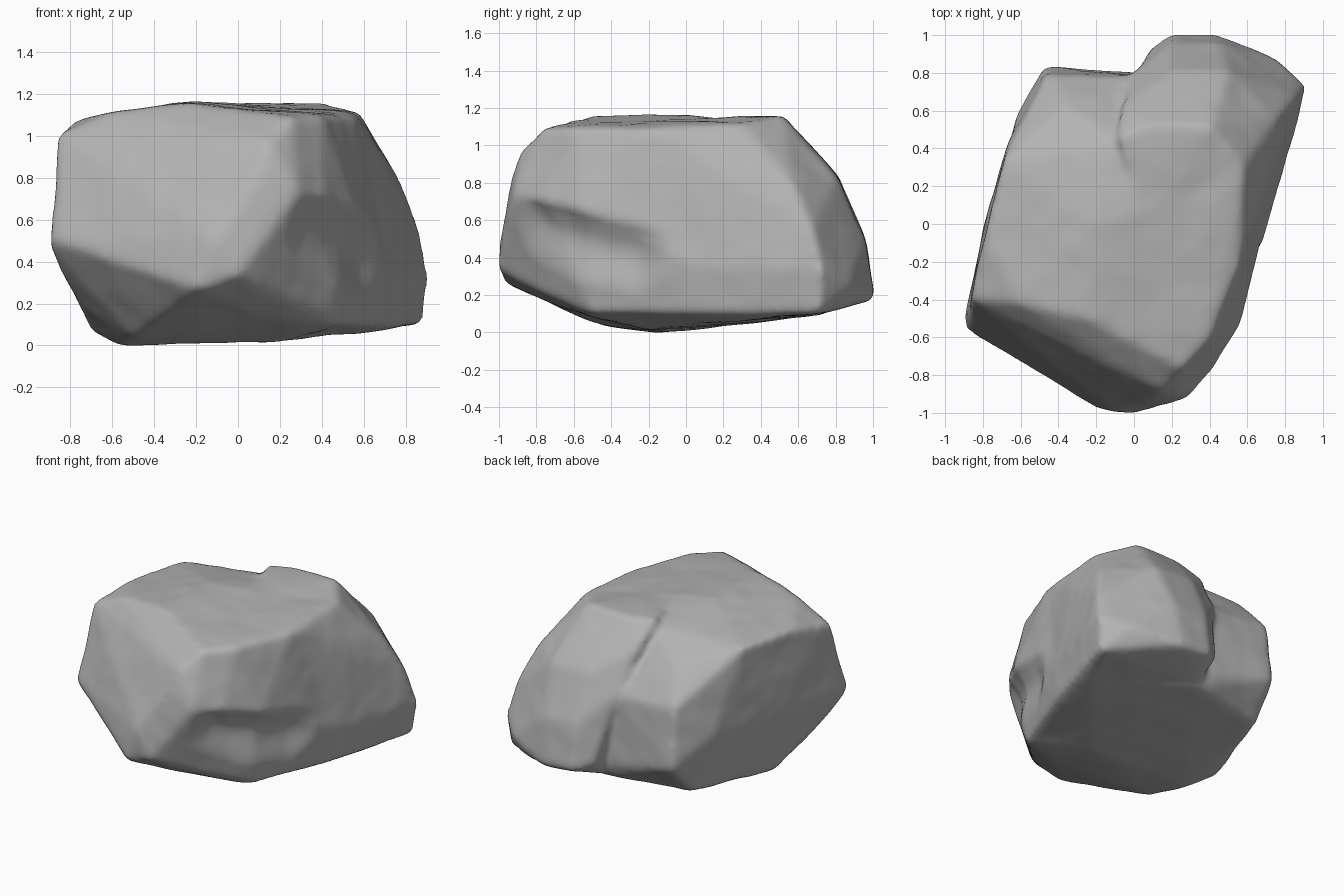
import bpy
import bmesh
from mathutils import Vector, noise

default_cube = bpy.data.objects.get("Cube")
if default_cube:
    bpy.data.objects.remove(default_cube)

# Stone colour
stone = bpy.data.materials.new("grey_stone")
stone.use_nodes = True
colour = (0.45, 0.45, 0.45, 1)
stone.diffuse_color = colour
stone.node_tree.nodes["Principled BSDF"].inputs["Base Color"].default_value = colour

# Corners of the broad main block with its rear left shoulder
block_corners = [
    # top rim
    (-.86, -.4, 1), (-.6, -.42, 1.11), (-.25, -.5, 1.15), (.26, -.76, 1.09),
    (.4, -.6, 1.09), (-.2, 0, 1.16), (.56, -.2, 1.08), (.57, .25, 1.11),
    (-.05, .42, 1.1), (-.69, .33, 1.06), (-.78, -.05, 1.06),
    # front face and its lower edge
    (-.88, -.56, .5), (-.89, -.52, .47), (-.2, -.97, .27), (0, -1, .33),
    (-.1, -.99, .5), (.1, -.94, .8), (.28, -.92, .73), (.15, -.88, .97),
    # right side
    (.41, -.78, .7), (.56, -.54, .64), (.64, -.2, .53), (.72, .05, .35),
    # underside
    (-.57, -.15, 0), (-.7, 0, .07), (-.73, -.3, .18), (-.5, -.45, .04),
    (.15, -.65, .13), (.2, -.2, .02), (.48, -.5, .1), (.7, .1, .1), (.72, .4, .08),
    # left side and rear shoulder
    (-.8, -.05, .5), (-.67, .4, .75), (-.61, .58, .5), (-.35, .62, .95),
    (-.46, .79, .73), (.05, .77, .7), (-.47, .83, .33), (.05, .79, .2),
    (-.5, .63, .1), (.1, .75, .1),
]

# Corners of the rear right lobe
lobe_corners = [
    # top rim and left flank
    (-.09, .45, 1.15), (.1, .52, 1.15), (.4, .52, 1.15), (.57, .3, 1.11),
    (.1, 0, 1.13), (-.06, .62, 1), (0, .79, .7),
    # right side
    (.76, .56, .8), (.86, .67, .55), (.91, .73, .33), (.88, .71, .1),
    (.72, .05, .35), (.68, .1, .7), (.57, -.15, 1.07),
    # back slope
    (.2, .82, .82), (.5, .8, .82), (.2, .96, .5), (.45, .95, .5),
    (.75, .87, .25), (.43, 1, .18), (.2, 1, .2), (.08, .92, .25),
    # underside
    (.1, .75, .12), (.72, .4, .08), (.7, .1, .1), (.2, 0, .05),
]


def add_hull(bm, corners):
    """Wrap a closed convex shell around the corners."""
    verts = [bm.verts.new(c) for c in corners]
    result = bmesh.ops.convex_hull(bm, input=verts)
    loose = {g for g in result["geom_interior"] + result["geom_unused"]
             if isinstance(g, bmesh.types.BMVert)}
    bmesh.ops.delete(bm, geom=list(loose), context="VERTS")


def distance_to_line(point, start, end):
    """Distance from a point to a line segment."""
    along = end - start
    t = max(0, min(1, (point - start).dot(along) / along.length_squared))
    return (point - start - along * t).length


# Build both shells in one mesh
bm = bmesh.new()
add_hull(bm, block_corners)
add_hull(bm, lobe_corners)
bmesh.ops.recalc_face_normals(bm, faces=bm.faces)
mesh = bpy.data.meshes.new("boulder")
bm.to_mesh(mesh)
bm.free()
boulder = bpy.data.objects.new("boulder", mesh)
bpy.context.collection.objects.link(boulder)
mesh.materials.append(stone)
bpy.context.view_layer.objects.active = boulder
boulder.select_set(True)

# Fuse the shells and wear down the edges
fuse = boulder.modifiers.new("fuse", "REMESH")
fuse.mode = "VOXEL"
fuse.voxel_size = 0.022
wear = boulder.modifiers.new("wear", "SMOOTH")
wear.factor = 0.5
wear.iterations = 12
for modifier in (fuse, wear):
    bpy.ops.object.modifier_apply(modifier=modifier.name)
mesh = boulder.data

# Undercut ledge on the right side, and gentle weathering all over
ledge = Vector((.43, -.8, .54)), Vector((.62, -.3, .42))
swell = 0.006
normals = [v.normal.copy() for v in mesh.vertices]
for vert, normal in zip(mesh.vertices, normals):
    reach = max(0, 1 - distance_to_line(vert.co, *ledge) / 0.24)
    depth = reach * reach * (3 - 2 * reach)
    crest = ledge[0].z + 0.13 - 0.26 * (vert.co.y - ledge[0].y)
    if vert.co.z > crest:
        depth *= max(0, 1 - (vert.co.z - crest) / 0.08)
    ripple = noise.noise(vert.co * 3.5) + 0.4 * noise.noise(vert.co * 8)
    vert.co += normal * (swell + 0.008 * ripple - 0.06 * depth)

# Rest the boulder on the ground
base = min(v.co.z for v in mesh.vertices)
for vert in mesh.vertices:
    vert.co.z -= base

bpy.ops.object.shade_smooth()
